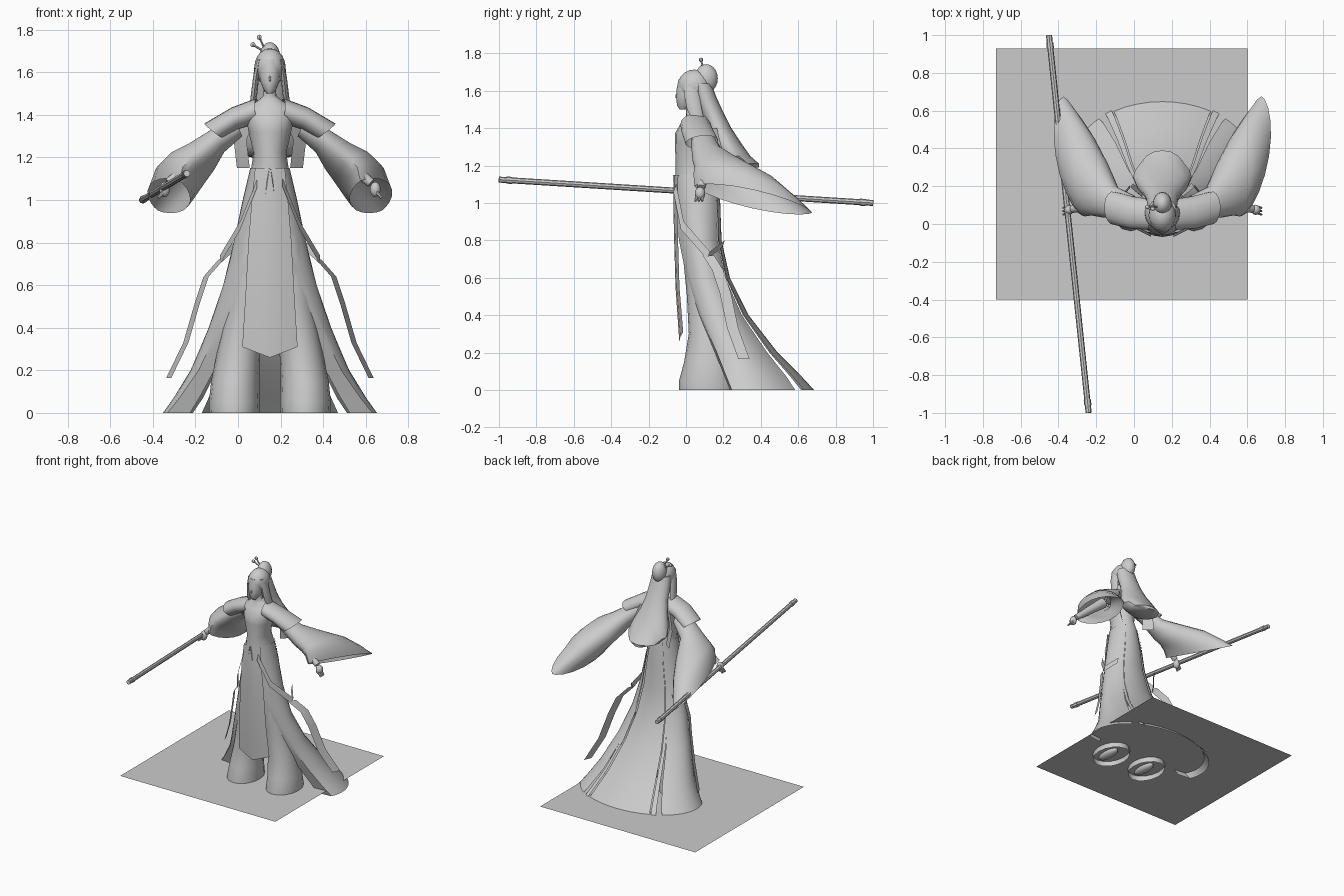
import bpy, bmesh, math
from mathutils import Vector, Matrix

if "Cube" in bpy.data.objects:
    bpy.data.objects.remove(bpy.data.objects["Cube"])

CX = 0.15  # centre line of the figure
clay = bpy.data.materials.new("clay_grey")
clay.diffuse_color = (0.6, 0.6, 0.6, 1)
clay.use_nodes = True
clay.node_tree.nodes["Principled BSDF"].inputs["Base Color"].default_value = clay.diffuse_color


def finish(bm, name, smooth=True):
    bmesh.ops.recalc_face_normals(bm, faces=bm.faces)
    me = bpy.data.meshes.new(name)
    bm.to_mesh(me)
    bm.free()
    me.materials.append(clay)
    ob = bpy.data.objects.new(name, me)
    bpy.context.collection.objects.link(ob)
    if smooth:
        bpy.ops.object.select_all(action='DESELECT')
        ob.select_set(True)
        bpy.context.view_layer.objects.active = ob
        bpy.ops.object.shade_smooth_by_angle(angle=math.radians(40))
    return ob


def loft(name, rows, closed=True, caps=(False, False), s=1, smooth=True):
    """Skin rows of points; s = -1 mirrors about the figure's centre line."""
    bm = bmesh.new()
    vr = [[bm.verts.new((CX + s * p[0], p[1], p[2])) for p in r] for r in rows]
    n = len(rows[0])
    for a, b in zip(vr, vr[1:]):
        for i in range(n if closed else n - 1):
            j = (i + 1) % n
            bm.faces.new((a[i], a[j], b[j], b[i]))
    for cap, r in zip(caps, (vr[0], vr[-1])):
        if cap:
            bm.faces.new(r)
    return finish(bm, name, smooth)


def ring(c, a, b, n=16, sharp=1.0):
    """Ellipse about c with half axes a and b; sharp > 1 pinches the ends of a."""
    c, a, b = Vector(c), Vector(a), Vector(b)
    out = []
    for i in range(n):
        t = 2 * math.pi * i / n
        k = math.sin(t)
        out.append(c + a * math.cos(t) + b * math.copysign(abs(k) ** sharp, k))
    return out


def level(z, cy, rx, ry, cx=0, n=16):
    return ring((cx, cy, z), (rx, 0, 0), (0, ry, 0), n)


def ball(name, c, r, s=1, seg=16):
    bm = bmesh.new()
    m = Matrix.Translation((CX + s * c[0], c[1], c[2])) @ Matrix.Diagonal((*r, 1))
    bmesh.ops.create_uvsphere(bm, u_segments=seg, v_segments=seg // 2 + 2, radius=1, matrix=m)
    return finish(bm, name)


def rod(name, p, q, r1, r2, s=1, seg=8):
    p, q = (Vector((CX + s * v[0], v[1], v[2])) for v in (p, q))
    d = q - p
    m = Matrix.Translation((p + q) / 2) @ d.to_track_quat('Z', 'Y').to_matrix().to_4x4()
    bm = bmesh.new()
    bmesh.ops.create_cone(bm, cap_ends=True, segments=seg, radius1=r1, radius2=r2,
                          depth=d.length, matrix=m)
    return finish(bm, name)


def ribbon(name, path, half, s):
    h = Vector(half)
    loft(name, [[Vector(p) - h, Vector(p) + h] for p in path], closed=False, s=s)


# thin square base, slightly above the hems
bm = bmesh.new()
bm.faces.new([bm.verts.new(p) for p in
              ((-.73, -.4, .04), (.6, -.4, .04), (.6, .93, .04), (-.73, .93, .04))])
finish(bm, "base_plate", False)

# torso and neck
loft("torso", [level(*r) for r in (
    (1.55, .02, .028, .03), (1.49, .035, .03, .034), (1.465, .05, .06, .05),
    (1.43, .05, .12, .075), (1.37, .04, .11, .10), (1.32, .04, .10, .10),
    (1.22, .045, .077, .10), (1.15, .055, .088, .112), (1.0, .062, .12, .118))], caps=(True, True))

# head, hair and ornaments
loft("face", [level(z, cy, rx, ry) for z, cy, rx, ry in (
    (1.66, .01, .04, .05), (1.61, .005, .05, .055), (1.56, .002, .046, .054),
    (1.52, -.008, .03, .04), (1.50, -.014, .014, .02))], caps=(True, True))
ball("nose", (0, -.049, 1.57), (.006, .008, .014), seg=8)
ball("hair_cap", (0, .045, 1.625), (.073, .09, .088))
ball("hair_bun", (0, .108, 1.665), (.05, .062, .077))
loft("long_hair", [level(*r) for r in (
    (1.64, .08, .072, .055), (1.56, .105, .08, .06), (1.48, .14, .085, .062), (1.4, .175, .105, .068),
    (1.32, .215, .14, .08), (1.25, .25, .155, .095), (1.21, .29, .12, .10), (1.19, .33, .05, .06))],
    caps=(True, True))
for s in (1, -1):
    loft("side_lock", [ring((x, y, z), (w, 0, 0), (0, d, 0), 8) for x, y, z, w, d in (
        (.05, .02, 1.66, .012, .035), (.065, .03, 1.58, .014, .04),
        (.074, .045, 1.50, .015, .04), (.085, .07, 1.43, .012, .03))], caps=(True, True), s=s)
    ribbon("back_lock", ((.10, .14, 1.40), (.14, .17, 1.28), (.125, .19, 1.15)), (.03, .025, 0), s)
for tip in ((-.05, .08, 1.765), (-.08, .09, 1.73)):
    rod("hair_pin", (-.015, .10, 1.69), tip, .005, .005, seg=6)
    ball("hair_pin_bead", tip, (.014, .012, .012), seg=6)

# skirt: long flared surface split into back and side panels
# columns: height, half width, centre y, half depth, front and back limits of the side panel
LEVELS = [(1.15, .09, .055, .112, -88, 54), (1.0, .125, .065, .118, -76, 54),
          (.8, .168, .075, .115, -60, 53), (.6, .217, .105, .13, -44, 52),
          (.4, .285, .17, .165, -34, 50), (.2, .37, .265, .225, -26, 48),
          (.07, .45, .32, .30, -20, 46), (0, .50, .345, .34, -17, 44)]


def panel(front=None, back=None, grow=0.0, n=12, flap=False):
    rows = []
    for z, rx, cy, ry, a0, a1 in LEVELS:
        lo = a0 if front is None else front
        hi = a1 if back is None else back
        ts = [math.radians(lo + (hi - lo) * i / n) for i in range(n + 1)]
        row = [((rx + grow) * math.cos(t), cy + (ry + grow) * math.sin(t), z) for t in ts]
        if flap:  # front edge turned inward
            row.insert(0, (row[0][0] * .78, row[0][1] - .01, z))
        rows.append(row)
    return rows


loft("skirt_back", panel(57, 123, n=8), closed=False)
for s in (1, -1):
    loft("skirt_side", panel(grow=.003, flap=True), closed=False, s=s)
    loft("skirt_strip", panel(51, 56, .008, 2), closed=False, s=s)

# wide trouser legs with shoes
for s in (1, -1):
    loft("trouser_leg", [level(z, cy, rx, ry, cx) for z, cx, cy, rx, ry in (
        (1.02, .05, .06, .07, .09), (.8, .075, .065, .085, .09), (.5, .11, .10, .095, .095),
        (.3, .145, .12, .10, .105), (.15, .163, .125, .113, .135), (.05, .167, .12, .12, .157),
        (0, .167, .12, .118, .157))], s=s)
    ball("shoe", (.17, .09, .035), (.04, .10, .03), s)

# hanging front panel with a pointed hem
HANG = [(1.15, .07, -.056), (1.0, .085, -.062), (.82, .10, -.058), (.55, .115, -.05), (.31, .13, -.03)]
rows = [[(-w, y + .015, z), (-w / 2, y, z), (0, y - .006, z), (w / 2, y, z), (w, y + .015, z)]
        for z, w, y in HANG]
rows[-1] = [(x, y, z - .05 * (1 - abs(x) / .13)) for x, y, z in rows[-1]]
loft("front_panel", rows, closed=False)

for s in (1, -1):
    # sash ribbons
    ribbon("sash_loop", ((.06, -.06, 1.08), (.14, -.02, .88), (.235, .12, .72), (.17, .20, .78)),
           (0, .008, .02), s)
    ribbon("sash_tail", ((.23, .12, .72), (.30, .17, .64), (.34, .21, .52), (.395, .25, .33), (.475, .31, .165)),
           (.012, .03, 0), s)
    # shoulder cape
    loft("shoulder_cape", [ring(c, (-.01, d, 0), b) for c, d, b in (
        ((.06, .05, 1.42), .08, (.005, 0, .058)), ((.16, .06, 1.385), .085, (.02, 0, .05)),
        ((.262, .085, 1.325), .085, (.045, .02, .035)))], s=s)
    # broad hanging sleeve, pinched at front and back
    loft("sleeve", [ring(c, a, b, 20, p) for c, a, b, p in (
        ((.15, .09, 1.345), (0, .06, 0), (.02, 0, .045), 1),
        ((.25, .115, 1.275), (0, .085, -.01), (.035, 0, .05), 1),
        ((.32, .19, 1.205), (0, .155, -.02), (.06, 0, .06), 1.1),
        ((.39, .27, 1.145), (.015, .225, -.045), (.08, 0, .07), 1.1),
        ((.445, .325, 1.08), (.035, .285, -.075), (.09, 0, .07), 1.2),
        ((.475, .36, 1.02), (.05, .315, -.07), (.09, 0, .05), 1.3))], s=s)
    # forearm and hand
    rod("forearm", (.25, .12, 1.27), (.475, .08, 1.08), .04, .022, s, 10)
    ball("hand", (.495, .075, 1.05), (.026, .028, .036), s, 10)
    for k in range(3):
        rod("finger", (.50, .06 + .015 * k, 1.04), (.525, .05 + .018 * k, 1.01), .009, .006, s, 6)

# long staff with end collars
A, B = Vector((-.60, 1.0, 1.0)), Vector((-.39, -1.0, 1.125))
rod("staff", A, B, .016, .016)
rod("staff_collar_back", A.lerp(B, .02), A.lerp(B, .035), .019, .019)
rod("staff_collar_front", A.lerp(B, .965), A.lerp(B, .98), .019, .019)
